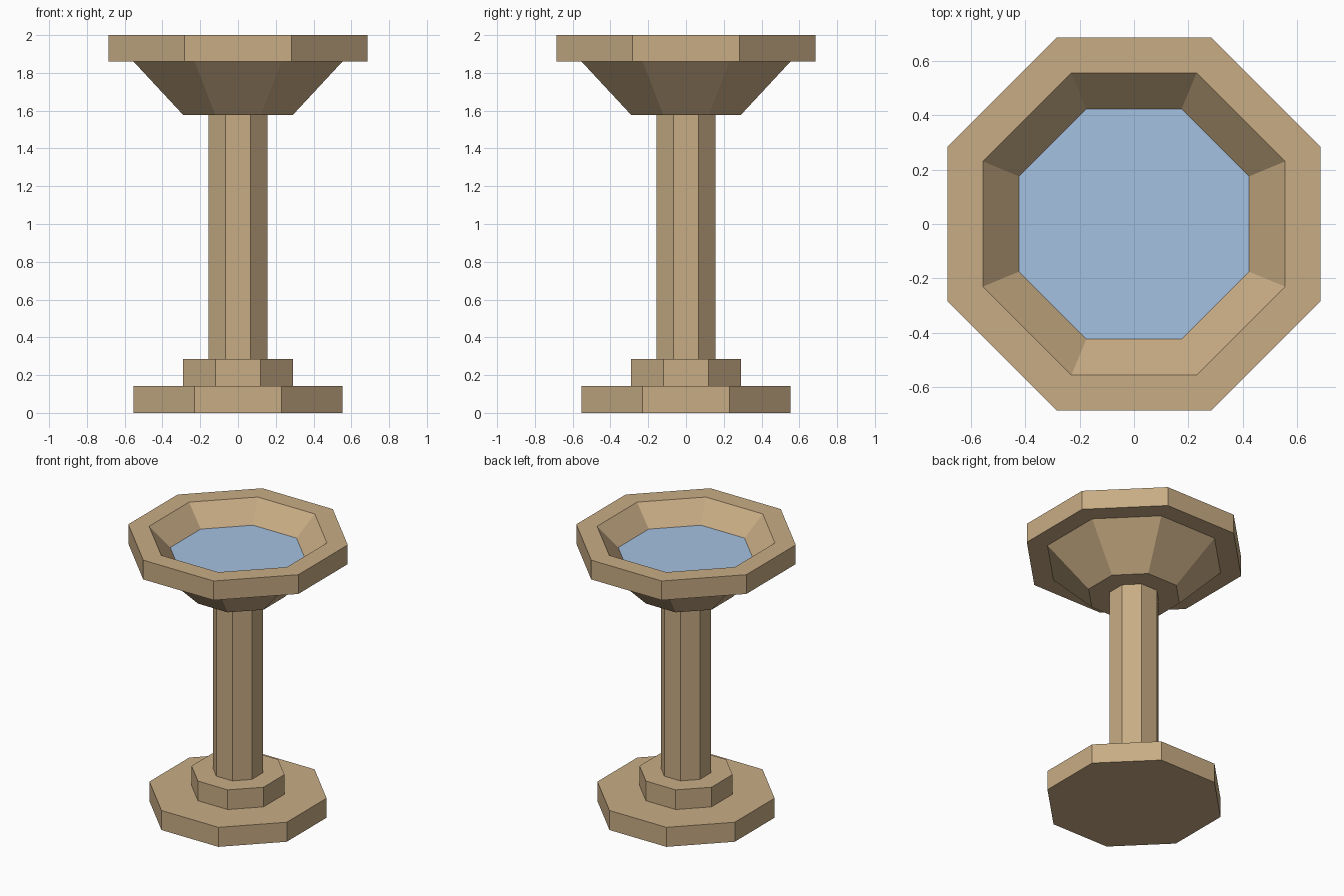
import bpy, bmesh, math

if "Cube" in bpy.data.objects:
    bpy.data.objects.remove(bpy.data.objects["Cube"])

SIDES = 8


def material(name, rgb):
    m = bpy.data.materials.new(name)
    m.diffuse_color = (*rgb, 1.0)
    m.use_nodes = True
    m.node_tree.nodes["Principled BSDF"].inputs["Base Color"].default_value = m.diffuse_color
    return m


def octagon_lathe(name, profile, mat, cap_start=True, cap_end=True):
    """Sweep (apothem, z) points around z as an octagon with flats facing the axes."""
    bm = bmesh.new()
    rings = []
    for apothem, z in profile:
        r = apothem / math.cos(math.pi / SIDES)
        angles = [(i + 0.5) * 2 * math.pi / SIDES for i in range(SIDES)]
        rings.append([bm.verts.new((r * math.cos(a), r * math.sin(a), z)) for a in angles])
    for low, high in zip(rings, rings[1:]):
        for i in range(SIDES):
            j = (i + 1) % SIDES
            bm.faces.new((low[i], low[j], high[j], high[i]))
    if cap_start:
        bm.faces.new(rings[0][::-1])
    if cap_end:
        bm.faces.new(rings[-1])
    mesh = bpy.data.meshes.new(name)
    bm.to_mesh(mesh)
    bm.free()
    mesh.materials.append(mat)
    obj = bpy.data.objects.new(name, mesh)
    bpy.context.collection.objects.link(obj)
    return obj


stone = material("tan_stone", (0.578, 0.413, 0.231))
blue = material("water_blue", (0.376, 0.533, 0.753))

# Foot: wide slab and smaller step
octagon_lathe("base_slab", [(0.553, 0.0), (0.553, 0.142)], stone)
octagon_lathe("base_step", [(0.29, 0.142), (0.29, 0.285)], stone)

# Slim column
octagon_lathe("column", [(0.157, 0.285), (0.157, 1.577)], stone)

# Basin: flared underside, thick rim, sloping inside
octagon_lathe("basin", [(0.29, 1.577), (0.553, 1.86), (0.685, 1.86), (0.685, 2.0),
                        (0.555, 2.0), (0.423, 1.86)], stone, cap_end=False)

# Water filling the basin
bm = bmesh.new()
bmesh.ops.create_circle(bm, cap_ends=True, segments=SIDES,
                        radius=0.423 / math.cos(math.pi / SIDES))
mesh = bpy.data.meshes.new("water")
bm.to_mesh(mesh)
bm.free()
mesh.materials.append(blue)
water = bpy.data.objects.new("water", mesh)
water.location.z = 1.86
water.rotation_euler.z = math.pi / SIDES
bpy.context.collection.objects.link(water)
if mesh.polygons[0].normal.z < 0:
    mesh.flip_normals()
